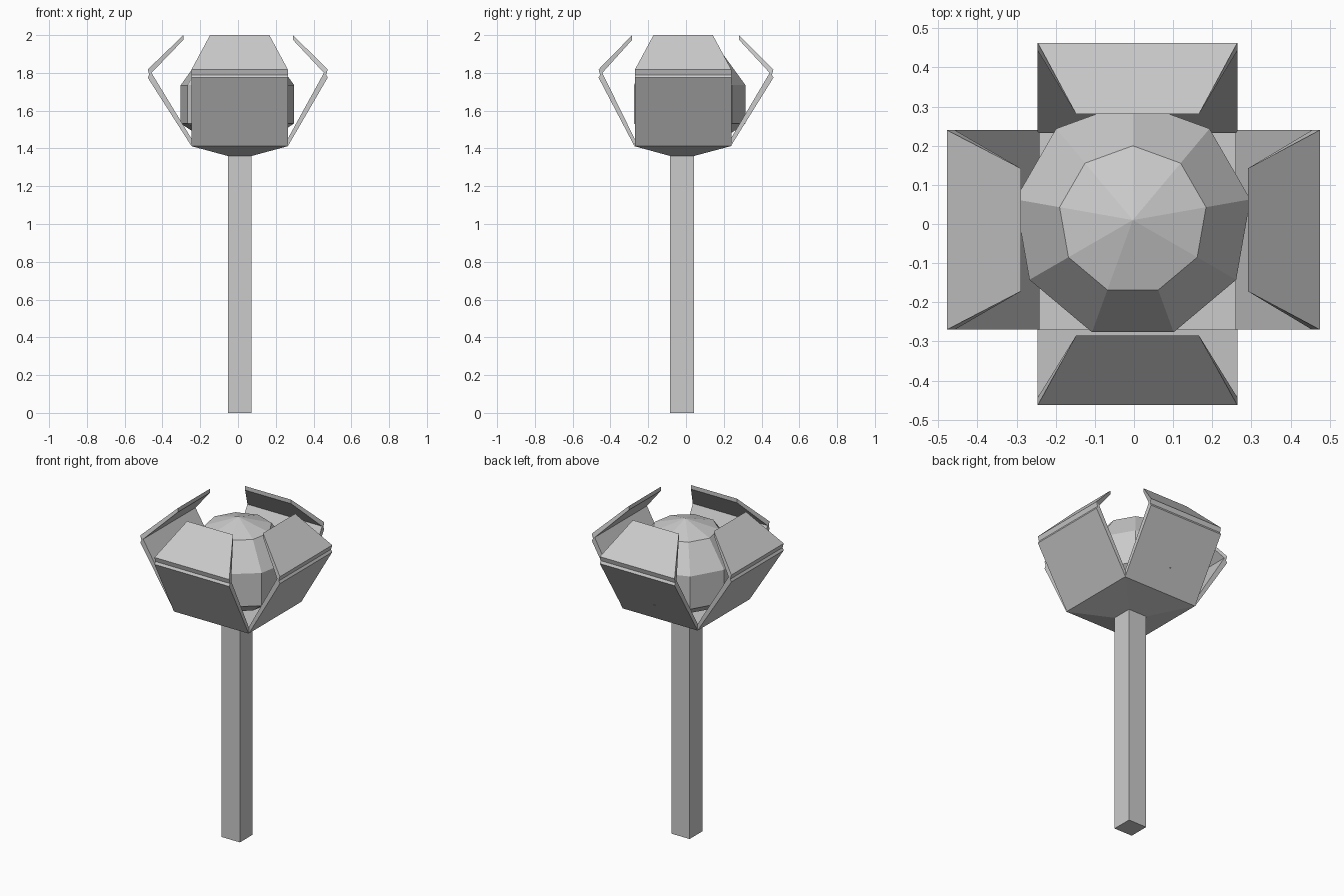
import bpy, bmesh, math

if "Cube" in bpy.data.objects:
    bpy.data.objects.remove(bpy.data.objects["Cube"])

CX, CY = 0.009, -0.018   # centre of stem and cup
HALF = 0.255             # half width of the cup floor


def make(name, verts, faces):
    me = bpy.data.meshes.new(name)
    me.from_pydata(verts, [], faces)
    bm = bmesh.new()
    bm.from_mesh(me)
    bmesh.ops.recalc_face_normals(bm, faces=bm.faces)
    bm.to_mesh(me)
    bm.free()
    ob = bpy.data.objects.new(name, me)
    bpy.context.collection.objects.link(ob)
    return ob


def loft(name, rings):
    """Join equal-sized rings of points and cap both ends."""
    n = len(rings[0])
    verts = [p for r in rings for p in r]
    faces = [(i * n + j, i * n + (j + 1) % n, (i + 1) * n + (j + 1) % n, (i + 1) * n + j)
             for i in range(len(rings) - 1) for j in range(n)]
    faces += [tuple(range(n)), tuple(range(len(verts) - n, len(verts)))]
    return make(name, verts, faces)


def square(h, z):
    return [(CX + sx * h, CY - 0.003 + sy * h, z) if h < 0.1 else (CX + sx * h, CY + sy * h, z)
            for sx, sy in ((-1, -1), (1, -1), (1, 1), (-1, 1))]


# Stem and shallow cup base
loft("stem", [square(0.0625, 0), square(0.0625, 1.37)])
loft("cup_base", [square(0.0625, 1.36), square(HALF, 1.412)])

# Four bent petals: each a (distance, z, half width) profile swept across its width
def petal(name, axis, sign, root, bend, tip):
    prof = [(root, 1.412, HALF), (bend, 1.775, HALF), (bend - 0.008, 1.79, HALF),
            (bend, 1.818, HALF), (tip, 2.0, 0.157), (tip, 1.975, 0.157),
            (bend - 0.02, 1.80, HALF), (root - 0.004, 1.445, HALF)]
    sides = []
    for s in (-1, 1):
        if axis == "x":
            sides.append([(sign * d, CY + 0.003 + s * w, z) for d, z, w in prof])
        else:
            sides.append([(CX + s * w, sign * d, z) for d, z, w in prof])
    n = len(prof)
    faces = [(j, (j + 1) % n, n + (j + 1) % n, n + j) for j in range(n)]
    # end caps as quads, lower and upper panel
    for o in (0, n):
        faces += [(o, o + 1, o + 6, o + 7), (o + 1, o + 2, o + 6),
                  (o + 2, o + 3, o + 6), (o + 3, o + 4, o + 5, o + 6)]
    make(name, sides[0] + sides[1], faces)


petal("right_petal", "x", 1, 0.264, 0.475, 0.291)
petal("left_petal", "x", -1, 0.246, 0.478, 0.289)
petal("front_petal", "y", -1, 0.273, 0.463, 0.285)
petal("back_petal", "y", 1, 0.237, 0.463, 0.281)

# Nine-sided faceted orb with a flattened underside
def ring(r, z):
    return [(-0.003 + r * math.cos(math.pi / 2 + math.tau * i / 9),
             0.01 + r * math.sin(math.pi / 2 + math.tau * i / 9), z) for i in range(9)]


rings = [ring(0.19, 1.455), ring(0.305, 1.533), ring(0.305, 1.735), ring(0.19, 1.893), ring(0.001, 1.953)]
loft("orb", rings)
